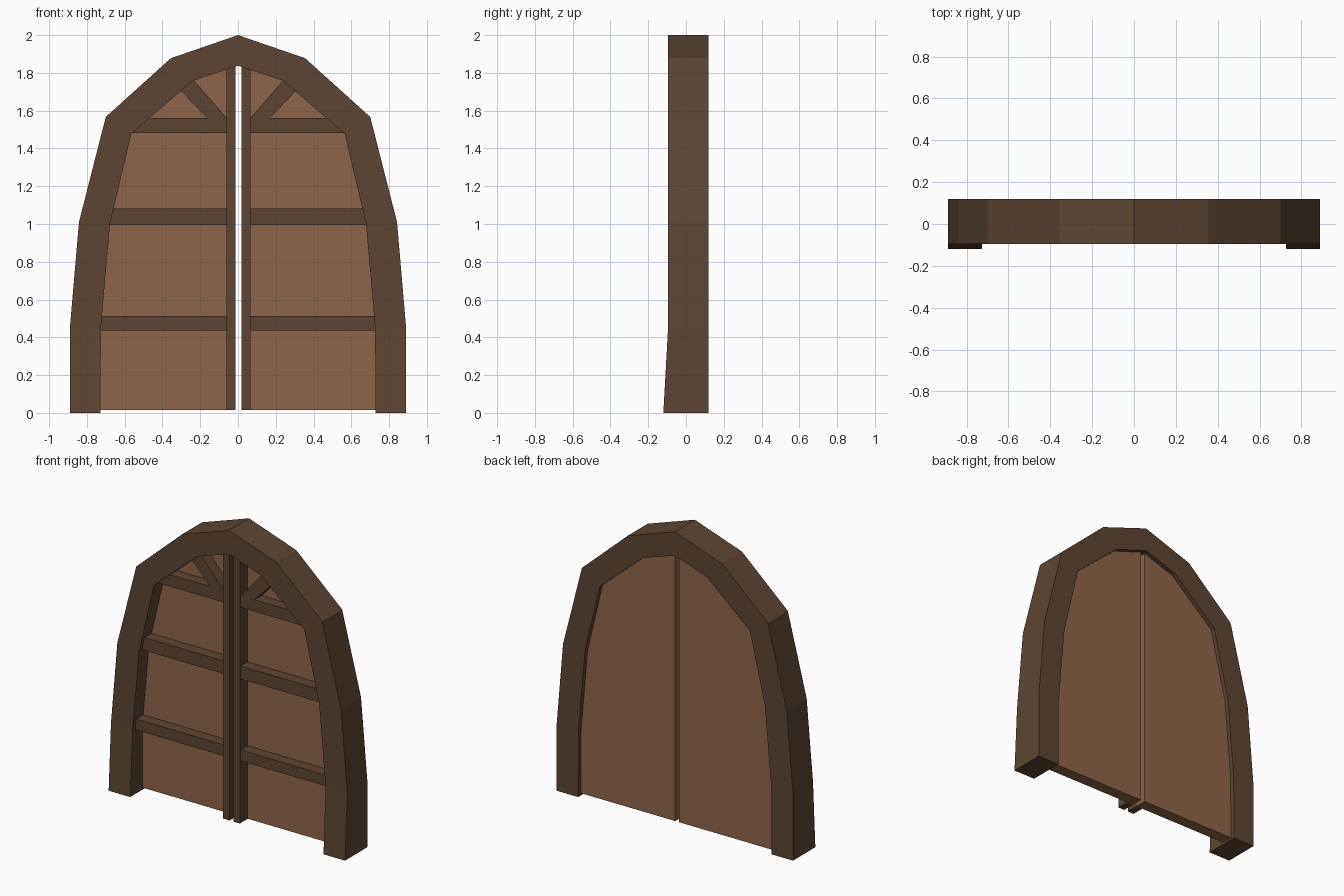
import bpy, bmesh

if "Cube" in bpy.data.objects:
    bpy.data.objects.remove(bpy.data.objects["Cube"])

# Right-hand half outlines of the arch (x, z), from floor to peak
OUTER = [(0.89, 0), (0.89, 0.45), (0.842, 1.01), (0.70, 1.567), (0.355, 1.878), (0, 2.0)]
INNER = [(0.728, 0), (0.726, 0.45), (0.678, 1.0), (0.565, 1.477), (0.24, 1.758), (0, 1.838)]
FRONT, BACK = -0.095, 0.12
SEAM = 0.003  # the gap between the doors sits slightly right of centre


def material(name, rgb):
    m = bpy.data.materials.new(name)
    m.diffuse_color = (*rgb, 1)
    m.use_nodes = True
    m.node_tree.nodes["Principled BSDF"].inputs["Base Color"].default_value = m.diffuse_color
    return m


DARK = material("dark_wood", (0.107, 0.060, 0.033))
LIGHT = material("light_wood", (0.266, 0.130, 0.069))


def finish(name, bm, mat):
    bmesh.ops.recalc_face_normals(bm, faces=bm.faces)
    me = bpy.data.meshes.new(name)
    bm.to_mesh(me)
    bm.free()
    me.materials.append(mat)
    ob = bpy.data.objects.new(name, me)
    bpy.context.collection.objects.link(ob)
    return ob


def slab(name, outline, y0, y1, mat):
    """Extrude an (x, z) outline from y0 to y1."""
    bm = bmesh.new()
    face = bm.faces.new([bm.verts.new((x, y0, z)) for x, z in outline])
    ext = bmesh.ops.extrude_face_region(bm, geom=[face])
    moved = [v for v in ext["geom"] if isinstance(v, bmesh.types.BMVert)]
    bmesh.ops.translate(bm, verts=moved, vec=(0, y1 - y0, 0))
    return finish(name, bm, mat)


def inner_x(z):
    """Half width of the opening at height z."""
    for (xa, za), (xb, zb) in zip(INNER, INNER[1:]):
        if za <= z <= zb:
            return xa + (xb - xa) * (z - za) / (zb - za)


# Arched frame: a rectangular section swept up, over and down, with feet stepping forward
outer = OUTER + [(-x, z) for x, z in OUTER[-2::-1]]
inner = INNER + [(-x, z) for x, z in INNER[-2::-1]]
bm = bmesh.new()
rings = []
for (xo, zo), (xi, zi) in zip(outer, inner):
    f = -0.12 if zo == 0 else FRONT
    rings.append([bm.verts.new(c) for c in
                  ((xo, f, zo), (xi, f, zi), (xi, BACK, zi), (xo, BACK, zo))])
for a, b in zip(rings, rings[1:]):
    for i in range(4):
        j = (i + 1) % 4
        bm.faces.new((a[i], a[j], b[j], b[i]))
bm.faces.new(rings[0])
bm.faces.new(rings[-1])
finish("arch_frame", bm, DARK)

# Two door leaves with stile, rails and a diagonal brace each
for side, s in (("left", -1), ("right", 1)):
    def part(name, pts, y0, y1, mat):
        slab(f"{side}_{name}", [(s * x + SEAM, z) for x, z in pts], y0, y1, mat)

    panel = [(0.015, 0.015), (0.733, 0.015)] + [(x + 0.004, z) for x, z in INNER[1:-1]]
    part("door_panel", panel + [(0.015, 1.836)], 0.01, 0.09, LIGHT)
    part("door_stile", [(0.015, 0.015), (0.063, 0.015), (0.063, 1.822), (0.015, 1.836)],
         -0.075, 0.01, DARK)
    for i, (z0, z1) in enumerate(((0.437, 0.512), (0.995, 1.083), (1.482, 1.562))):
        part(f"door_rail_{i + 1}",
             [(0.063, z0), (inner_x(z0) + 0.01, z0), (inner_x(z1) + 0.01, z1), (0.063, z1)],
             -0.065, 0.01, DARK)
    part("diagonal_brace", [(0.063, 1.562), (0.167, 1.562), (0.305, 1.706), (0.238, 1.762)],
         -0.065, 0.01, DARK)
